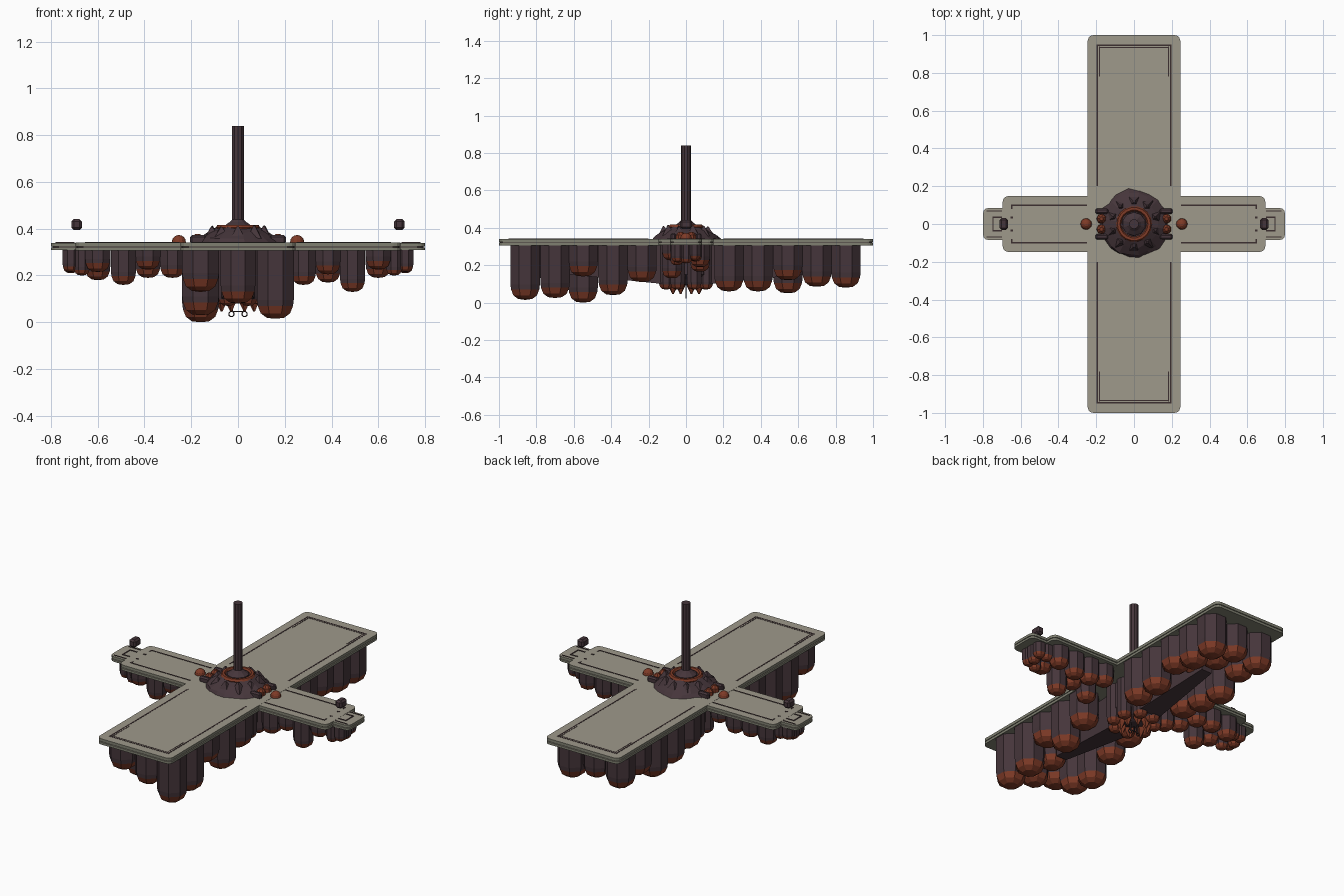
import bpy, bmesh, math, random

random.seed(4)
cube = bpy.data.objects.get("Cube")
if cube:
    bpy.data.objects.remove(cube, do_unlink=True)


def material(name, rgb):
    m = bpy.data.materials.new(name)
    m.use_nodes = True
    m.diffuse_color = (*rgb, 1)
    m.node_tree.nodes["Principled BSDF"].inputs["Base Color"].default_value = (*rgb, 1)
    return m


STONE = material("warm grey deck", (0.345, 0.322, 0.258))
TRIM = material("olive grey edge", (0.215, 0.215, 0.165))
PLUM = material("dark plum", (0.060, 0.036, 0.043))
RUST = material("rust brown", (0.21, 0.043, 0.02))
LINE = material("dark groove", (0.045, 0.028, 0.03))


def finish(name, bm, *mats):
    bmesh.ops.recalc_face_normals(bm, faces=bm.faces)
    mesh = bpy.data.meshes.new(name)
    bm.to_mesh(mesh)
    bm.free()
    for m in mats:
        mesh.materials.append(m)
    ob = bpy.data.objects.new(name, mesh)
    bpy.context.collection.objects.link(ob)


def add_slab(bm, x0, x1, y0, y1, z0, z1, side_index=0):
    """Extruded rounded rectangle; its sides may take a second material."""
    pts, r = [], 0.03
    for q, (cx, cy) in enumerate([(x1 - r, y1 - r), (x0 + r, y1 - r),
                                  (x0 + r, y0 + r), (x1 - r, y0 + r)]):
        for i in range(4):
            a = (q + i / 3) * math.pi / 2
            pts.append((cx + r * math.cos(a), cy + r * math.sin(a)))
    low = [bm.verts.new((x, y, z0)) for x, y in pts]
    top = [bm.verts.new((x, y, z1)) for x, y in pts]
    bm.faces.new(low[::-1]).material_index = side_index
    bm.faces.new(top)
    for i in range(len(pts)):
        j = (i + 1) % len(pts)
        bm.faces.new((low[i], low[j], top[j], top[i])).material_index = side_index


def add_box(bm, x0, x1, y0, y1, z0, z1):
    verts = bmesh.ops.create_cube(bm, size=1)["verts"]
    for v in verts:
        v.co = (x0 + (v.co.x + 0.5) * (x1 - x0), y0 + (v.co.y + 0.5) * (y1 - y0),
                z0 + (v.co.z + 0.5) * (z1 - z0))


def add_lathe(bm, x, y, profile, sides=8, index=lambda k: 0, wobble=0):
    """Revolve (radius, z) points about a vertical axis at x, y."""
    rings = []
    for r, z in profile:
        ring = []
        for i in range(sides):
            a = 2 * math.pi * (i + 0.5) / sides
            s = r * (1 + random.uniform(-wobble, wobble))
            dz = random.uniform(-wobble, wobble) * 0.12
            ring.append(bm.verts.new((x + s * math.cos(a), y + s * math.sin(a), z + dz)))
        rings.append(ring)
    for k in range(len(rings) - 1):
        for i in range(sides):
            j = (i + 1) % sides
            f = bm.faces.new((rings[k][i], rings[k][j], rings[k + 1][j], rings[k + 1][i]))
            f.material_index = index(k)
    bm.faces.new(rings[0])
    bm.faces.new(rings[-1]).material_index = index(len(rings) - 2)


def add_column(bm, x, y, r, bottom):
    add_lathe(bm, x, y, [(r, 0.31), (r, bottom + 0.95 * r), (0.96 * r, bottom + 0.65 * r),
                         (0.8 * r, bottom + 0.27 * r), (0.48 * r, bottom + 0.05 * r), (0.08 * r, bottom)],
              index=lambda k: 1 if k > 1 else 0)


# Cross-shaped deck in stacked layers with a thin recessed seam
plan = [(-0.245, 0.245, -1, 1, 0), (0.2, 0.695, -0.148, 0.148, 0.001), (0.62, 0.8, -0.085, 0.085, 0.002)]
plan += [(-b, -a, c, d, e) for a, b, c, d, e in plan[1:]]
deck, seam = bmesh.new(), bmesh.new()
for x0, x1, y0, y1, drop in plan:
    add_slab(deck, x0, x1, y0, y1, 0.306 + drop, 0.320, side_index=1)
    add_slab(deck, x0, x1, y0, y1, 0.324, 0.341 - drop, side_index=1)
    i = 0.006
    add_slab(seam, x0 + i, x1 - i, y0 + i, y1 - i, 0.31, 0.335)
finish("deck", deck, STONE, TRIM)
finish("deck_seam", seam, LINE)

# Thin inlaid border lines on the deck
lines = bmesh.new()
for s in (-1, 1):
    for t in (-1, 1):
        def strip(xa, xb, ya, yb):
            add_box(lines, *sorted((s * xa, s * xb)), *sorted((t * ya, t * yb)), 0.336, 0.342)
        strip(0.191, 0.199, 0.2, 0.95)
        strip(0.180, 0.185, 0.78, 0.94)
        strip(0, 0.199, 0.943, 0.95)
        strip(0, 0.185, 0.933, 0.937)
        strip(0.25, 0.65, 0.095, 0.102)
        strip(0.643, 0.65, 0.08, 0.102)
        strip(0.64, 0.655, 0.03, 0.04)
        strip(0.70, 0.78, 0.066, 0.071)
        strip(0.70, 0.75, 0.032, 0.039)
        strip(0.743, 0.75, 0, 0.039)
finish("deck_inlay", lines, LINE)

# Hanging columns below the long bar: x side, then bottom heights from front to back
cols = bmesh.new()
ys = [-0.86, -0.70, -0.55, -0.39, -0.235, 0.23, 0.385, 0.545, 0.70, 0.855]
rows = {-0.16: [0.13, 0.03, 0.0, 0.08, 0.12, 0.10, 0.07, 0.05, 0.12, 0.10],
        0.16: [0.015, 0.025, 0.14, 0.04, 0.11, 0.06, 0.06, 0.12, 0.085, 0.08]}
for x, bottoms in rows.items():
    for y, b in zip(ys, bottoms):
        add_column(cols, x, y, 0.085, b)
for y, b in [(-0.85, 0.08), (-0.70, 0.12), (-0.54, 0.15), (0.54, 0.16), (0.70, 0.14), (0.85, 0.12)]:
    add_column(cols, 0, y, 0.08, b)
finish("long_bar_columns", cols, PLUM, RUST)

# Smaller columns below the arms
cols = bmesh.new()
arm = {-1: [(0.28, 0.19), (0.385, 0.19), (0.49, 0.16), (0.60, 0.18)],
       1: [(0.28, 0.16), (0.385, 0.17), (0.49, 0.13), (0.60, 0.19)]}
for side, spots in arm.items():
    for n, (x, b) in enumerate(spots):
        for t in (-1, 1):
            short = 0.035 if (n % 2 == 0) == (t > 0) else 0
            add_column(cols, side * x, t * 0.075, 0.058, b + short)
    for x, y, b in [(0.668, 0.05, 0.22), (0.668, -0.05, 0.20), (0.715, 0.0, 0.21), (0.716, 0.045, 0.225),
                    (0.716, -0.045, 0.215)]:
        add_column(cols, side * x, y, 0.037, b)
finish("arm_columns", cols, PLUM, RUST)

# Narrow sloping keel beams running from the ends towards the hub
keel = bmesh.new()
for t in (-1, 1):
    ends = []
    for y, w, z in [(0.62, 0.035, 0.15), (0.13, 0.07, 0.10)]:
        ends.append([keel.verts.new(p) for p in
                     [(-w, t * y, z), (w, t * y, z), (w, t * y, 0.306), (-w, t * y, 0.306)]])
    a, b = ends
    keel.faces.new(a)
    keel.faces.new(b)
    for i in range(4):
        j = (i + 1) % 4
        keel.faces.new((a[i], a[j], b[j], b[i]))
finish("keel_beams", keel, PLUM)

# Lower hub: dark clustered columns around a ring of short claws
hub = bmesh.new()
add_lathe(hub, 0, 0, [(0.13, 0.306), (0.13, 0.15), (0.08, 0.11), (0.03, 0.09)], 12)
for i in range(8):
    a = math.tau * (i + 0.5) / 8
    c, s = math.cos(a), math.sin(a)
    add_column(hub, 0.115 * c, 0.115 * s, 0.042, 0.07)
    add_lathe(hub, 0.075 * c, 0.075 * s, [(0.026, 0.13), (0.024, 0.085), (0.004, 0.045)], 5, lambda k: 1)
finish("lower_hub", hub, PLUM, RUST)

# Small hook frame with two rings under the hub
hook = bmesh.new()
add_box(hook, -0.035, 0.035, -0.003, 0.003, 0.043, 0.048)
for s in (-1, 1):
    add_box(hook, s * 0.025 - 0.003, s * 0.025 + 0.003, -0.003, 0.003, 0.045, 0.12)
finish("hook_frame", hook, LINE)
for side, s in (("left", 1), ("right", -1)):
    bpy.ops.mesh.primitive_torus_add(location=(s * 0.028, 0, 0.035), rotation=(math.pi / 2, 0, 0),
                                     major_radius=0.011, minor_radius=0.003,
                                     major_segments=10, minor_segments=5)
    bpy.context.object.name = side + "_hook_ring"
    bpy.context.object.data.materials.append(LINE)

# Folded rocky mound with crags, and the mast on the deck
mound = bmesh.new()
add_lathe(mound, 0, 0, [(0.184, 0.336), (0.165, 0.358), (0.125, 0.383), (0.09, 0.404), (0.06, 0.403)],
          20, wobble=0.05)
for i in range(10):
    a = math.tau * (i + 0.5) / 10
    add_lathe(mound, 0.118 * math.cos(a), 0.118 * math.sin(a),
              [(0.042, 0.362), (0.006, 0.408)], 4, wobble=0.05)
finish("mound", mound, PLUM)
mast = bmesh.new()
add_lathe(mast, 0, 0, [(0.066, 0.38), (0.062, 0.412), (0.038, 0.428), (0.026, 0.44),
                       (0.026, 0.84)], 10)
finish("mast", mast, PLUM)
bpy.ops.mesh.primitive_torus_add(location=(0, 0, 0.404), major_radius=0.081, minor_radius=0.014,
                                 major_segments=18, minor_segments=6)
bpy.context.object.name = "mound_ring"
bpy.context.object.data.materials.append(RUST)

# Dark lugs, rust lumps and round knobs flanking the mound
lugs, lumps = bmesh.new(), bmesh.new()
for s in (-1, 1):
    for t in (-1, 1):
        add_box(lugs, s * 0.17 - 0.035, s * 0.17 + 0.035, t * 0.068 - 0.014, t * 0.068 + 0.014, 0.335, 0.372)
        add_lathe(lumps, s * 0.172, t * 0.028, [(0.027, 0.338), (0.025, 0.362), (0.01, 0.378)], 7)
    bpy.ops.mesh.primitive_uv_sphere_add(segments=12, ring_count=8, radius=0.03,
                                         location=(s * 0.253, 0, 0.343))
    bpy.context.object.name = ("left" if s > 0 else "right") + "_round_knob"
    bpy.context.object.data.materials.append(RUST)
bmesh.ops.bevel(lugs, geom=lugs.edges[:], offset=0.008, segments=1, affect='EDGES')
finish("mound_lugs", lugs, PLUM)
finish("mound_lumps", lumps, RUST)

# Floating lanterns above the arm tips
lamps = bmesh.new()
for s in (-1, 1):
    add_box(lamps, s * 0.69 - 0.022, s * 0.69 + 0.022, -0.031, 0.031, 0.394, 0.441)
bmesh.ops.bevel(lamps, geom=lamps.edges[:], offset=0.01, segments=1, affect='EDGES')
finish("floating_lanterns", lamps, PLUM)
